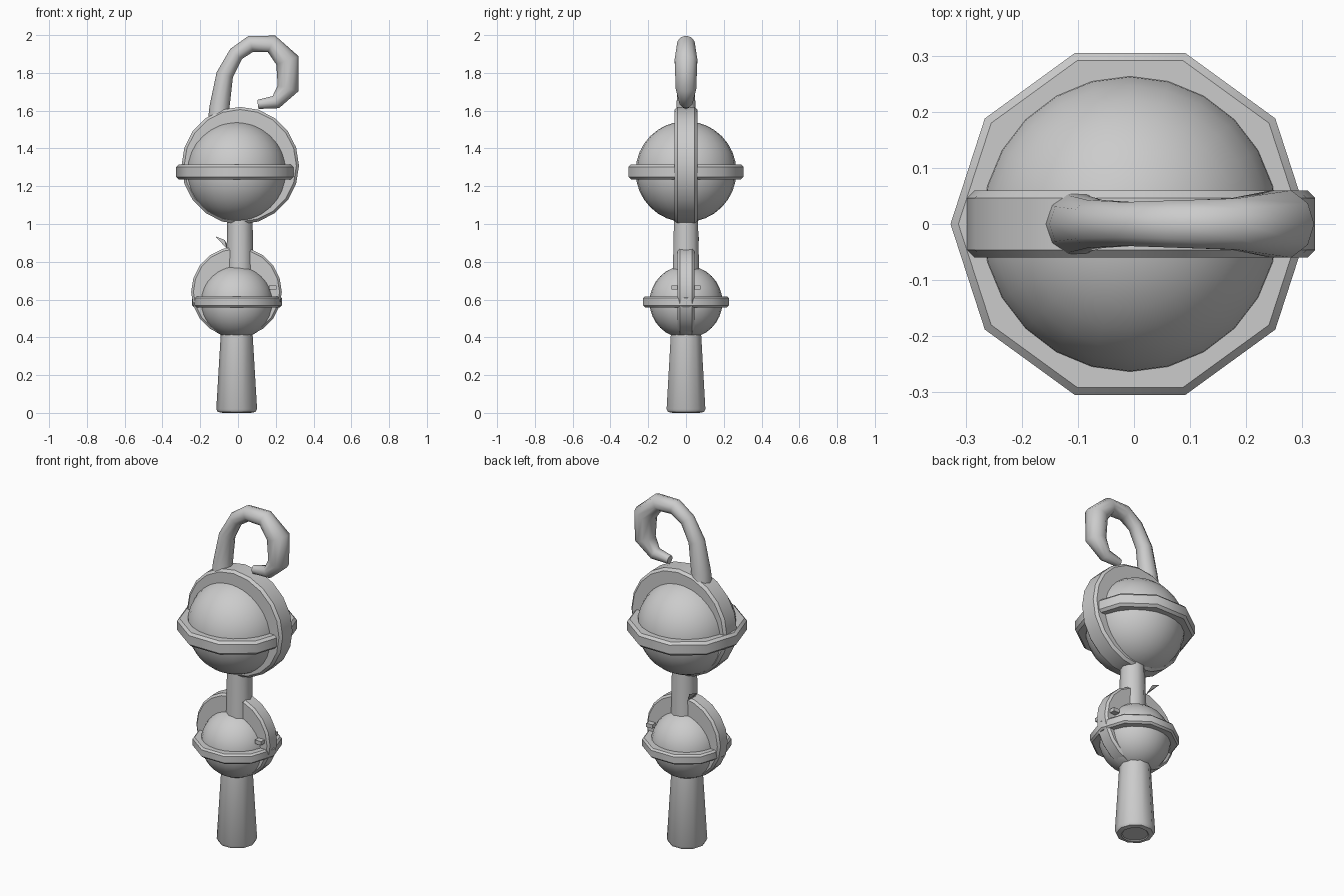
import bpy, bmesh, math
from mathutils import Vector, Matrix

if "Cube" in bpy.data.objects:
    bpy.data.objects.remove(bpy.data.objects["Cube"])


def make(name, bm, angle=40):
    bmesh.ops.recalc_face_normals(bm, faces=bm.faces)
    me = bpy.data.meshes.new(name)
    bm.to_mesh(me)
    bm.free()
    ob = bpy.data.objects.new(name, me)
    bpy.context.collection.objects.link(ob)
    bpy.ops.object.select_all(action='DESELECT')
    bpy.context.view_layer.objects.active = ob
    ob.select_set(True)
    bpy.ops.object.shade_smooth_by_angle(angle=math.radians(angle))
    return ob


def skin(bm, rings, loop=False):
    n = len(rings[0])
    pairs = list(zip(rings, rings[1:] + rings[:1])) if loop else list(zip(rings, rings[1:]))
    for a, b in pairs:
        for i in range(n):
            j = (i + 1) % n
            bm.faces.new((a[i], a[j], b[j], b[i]))
    if not loop:
        bm.faces.new(rings[0])
        bm.faces.new(rings[-1])


def lathe(name, profile, sides, loc, upright=False, loop=False):
    """Spin an (r, z) profile; upright turns the axis to y."""
    bm = bmesh.new()
    rings = []
    for r, z in profile:
        rings.append([bm.verts.new((r * math.cos(2 * math.pi * i / sides),
                                    r * math.sin(2 * math.pi * i / sides), z))
                      for i in range(sides)])
    skin(bm, rings, loop)
    if upright:
        bm.transform(Matrix.Rotation(math.pi / 2, 4, 'X'))
    bm.transform(Matrix.Translation(loc))
    return make(name, bm)


def band(name, outer, inner, half, bev, sides, loc, upright=False):
    profile = [(inner, -half), (outer - bev, -half), (outer, -half + bev),
               (outer, half - bev), (outer - bev, half), (inner, half)]
    return lathe(name, profile, sides, loc, upright, loop=True)


def ball(name, r, loc):
    bm = bmesh.new()
    bmesh.ops.create_uvsphere(bm, u_segments=24, v_segments=16, radius=r,
                              matrix=Matrix.Translation(loc))
    return make(name, bm)


# handle and neck
lathe("handle", [(0.07, 0.005), (0.075, 0.0), (0.1, 0.005), (0.108, 0.02), (0.083, 0.44)],
      10, (-0.007, 0, 0))
lathe("neck", [(0.075, 0.66), (0.066, 1.06)], 10, (0.01, 0, 0))

# lower ball with level band and upright band
ball("lower_ball", 0.193, (-0.007, 0, 0.587))
band("lower_level_band", 0.238, 0.18, 0.029, 0.01, 10, (-0.005, 0, 0.588))
band("lower_upright_band", 0.24, 0.13, 0.045, 0.012, 20, (-0.008, 0, 0.64), True)

# upper ball with level band and upright band
ball("upper_ball", 0.267, (-0.007, 0, 1.277))
band("upper_level_band", 0.32, 0.25, 0.04, 0.014, 10, (-0.007, 0, 1.276))
band("upper_upright_band", 0.311, 0.2, 0.06, 0.014, 20, (0.012, 0, 1.309), True)

# curled hook: x, z, radius along the path
path = [(-0.1, 1.54, 0.06), (-0.098, 1.62, 0.053), (-0.07, 1.79, 0.045),
        (-0.01, 1.9, 0.041), (0.068, 1.954, 0.044), (0.178, 1.953, 0.048),
        (0.262, 1.866, 0.063), (0.265, 1.718, 0.057), (0.2, 1.645, 0.036),
        (0.105, 1.633, 0.024)]
bm = bmesh.new()
pts = [Vector((x, 0, z)) for x, z, r in path]
rings = []
for k, p in enumerate(pts):
    t = (pts[min(k + 1, len(pts) - 1)] - pts[max(k - 1, 0)]).normalized()
    side = Vector((t.z, 0, -t.x))
    r = path[k][2]
    rings.append([bm.verts.new(p + r * (side * math.cos(a) + Vector((0, 1, 0)) * math.sin(a)))
                  for a in (2 * math.pi * i / 10 for i in range(10))])
skin(bm, rings)
make("hook", bm, 50)

# small thorn beside the neck
bm = bmesh.new()
thorn = [bm.verts.new(v) for v in ((-0.12, 0.07, 0.935), (-0.07, 0.07, 0.915),
                                   (-0.05, 0.05, 0.87), (-0.06, 0.03, 0.87))]
for a, b, c in ((0, 1, 2), (0, 2, 3), (0, 3, 1), (1, 3, 2)):
    bm.faces.new((thorn[a], thorn[b], thorn[c]))
make("thorn", bm, 20)

# small flat tabs either side of the lower upright band
for s in (-1, 1):
    bm = bmesh.new()
    bmesh.ops.create_cube(bm, size=1, matrix=Matrix.Translation((0.185, s * 0.055, 0.663))
                          @ Matrix.Diagonal((0.04, 0.045, 0.022, 1)))
    make("tab_left" if s < 0 else "tab_right", bm, 20)
